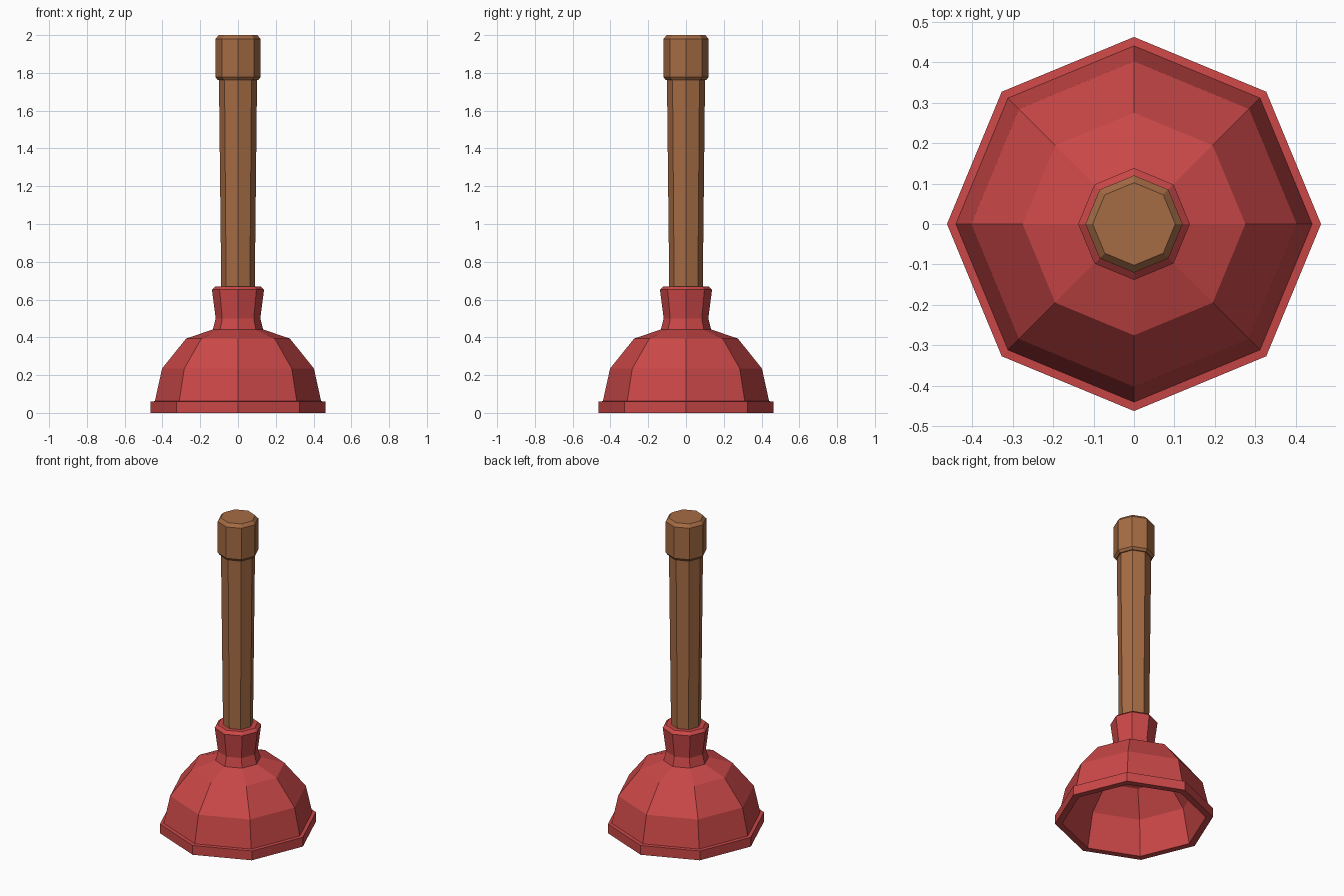
import bpy, bmesh, math

if "Cube" in bpy.data.objects:
    bpy.data.objects.remove(bpy.data.objects["Cube"])

SIDES = 8


def material(name, rgb):
    m = bpy.data.materials.new(name)
    m.diffuse_color = (*rgb, 1.0)
    m.use_nodes = True
    m.node_tree.nodes["Principled BSDF"].inputs["Base Color"].default_value = m.diffuse_color
    return m


def lathe(name, profile, mat):
    """Revolve (radius, z) points in eight flat sides; radius 0 makes a pole, ends are capped."""
    bm = bmesh.new()
    rings = []
    for r, z in profile:
        if r == 0:
            rings.append([bm.verts.new((0, 0, z))] * SIDES)
        else:
            rings.append([bm.verts.new((r * math.cos(math.tau * i / SIDES),
                                        r * math.sin(math.tau * i / SIDES), z))
                          for i in range(SIDES)])
    for a, b in zip(rings, rings[1:]):
        for i in range(SIDES):
            j = (i + 1) % SIDES
            corners = list(dict.fromkeys((a[i], a[j], b[j], b[i])))
            bm.faces.new(corners)
    for ring in (rings[0], rings[-1]):
        if len(set(ring)) > 1:
            bm.faces.new(ring)
    bmesh.ops.recalc_face_normals(bm, faces=bm.faces)
    mesh = bpy.data.meshes.new(name)
    bm.to_mesh(mesh)
    bm.free()
    mesh.materials.append(mat)
    obj = bpy.data.objects.new(name, mesh)
    bpy.context.collection.objects.link(obj)
    return obj


red = material("red rubber", (0.60, 0.064, 0.064))
wood = material("brown wood", (0.38, 0.150, 0.058))

# Hollow cup with rim and flared collar, from inner ceiling round to collar top
lathe("rubber_cup", [
    (0, 0.40), (0.12, 0.40), (0.255, 0.36), (0.375, 0.22), (0.42, 0.0),
    (0.462, 0.0), (0.462, 0.06), (0.44, 0.062), (0.402, 0.235),
    (0.275, 0.393), (0.133, 0.442), (0.118, 0.50), (0.138, 0.652),
    (0.118, 0.67), (0, 0.67)], red)

# Tapered wooden handle
lathe("handle", [(0.088, 0.60), (0.101, 1.78)], wood)

# Bevelled grip at the handle end
lathe("handle_grip", [(0.108, 1.763), (0.12, 1.778), (0.12, 1.98), (0.102, 2.0)], wood)
